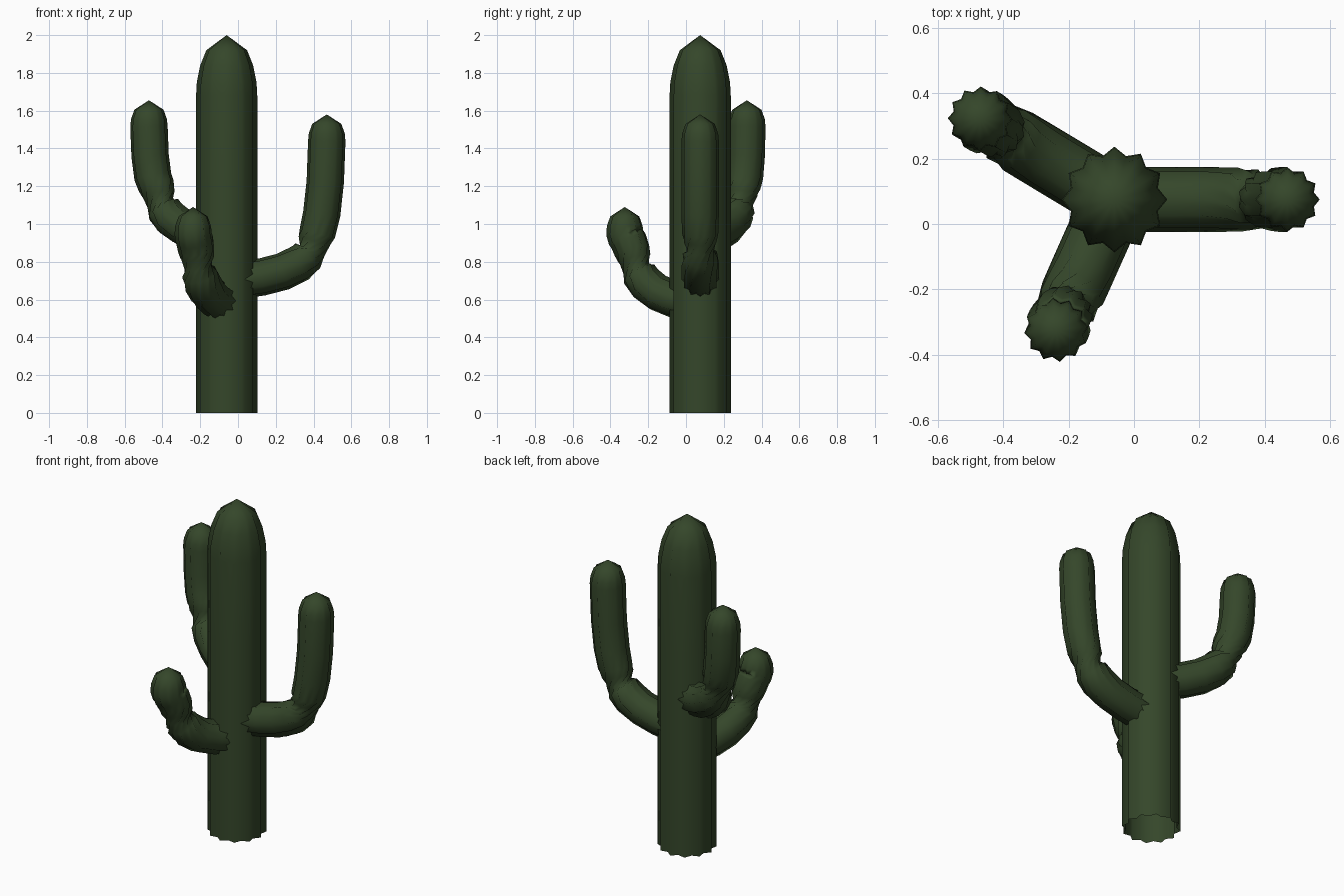
import bpy, bmesh, math
from mathutils import Vector

if "Cube" in bpy.data.objects:
    bpy.data.objects.remove(bpy.data.objects["Cube"])

green = bpy.data.materials.new("cactus_green")
green.diffuse_color = (0.035, 0.062, 0.023, 1)
green.use_nodes = True
green.node_tree.nodes["Principled BSDF"].inputs["Base Color"].default_value = green.diffuse_color

RIBS = 12
CENTRE = Vector((-0.06, 0.075, 0))


def ribbed_tube(name, rings, tip):
    """rings: (centre, side axis, up axis, radius, twist); ribbed star sections closed at a tip."""
    bm = bmesh.new()
    n = RIBS * 2
    loops = []
    for c, u, v, rad, twist in rings:
        loop = []
        for i in range(n):
            a = 2 * math.pi * i / n + twist
            r = rad * (1 if i % 2 == 0 else 0.85)
            loop.append(bm.verts.new(c + u * (r * math.cos(a)) + v * (r * math.sin(a))))
        loops.append(loop)
    for a, b in zip(loops, loops[1:]):
        for i in range(n):
            j = (i + 1) % n
            bm.faces.new((a[i], a[j], b[j], b[i]))
    top = bm.verts.new(tip)
    for i in range(n):
        bm.faces.new((loops[-1][i], loops[-1][(i + 1) % n], top))
    bmesh.ops.recalc_face_normals(bm, faces=bm.faces)
    for f in bm.faces:
        f.smooth = True
    me = bpy.data.meshes.new(name)
    bm.to_mesh(me)
    bm.free()
    me.materials.append(green)
    bpy.context.collection.objects.link(bpy.data.objects.new(name, me))


# Trunk: straight ribbed column with a pointed dome
X, Y = Vector((1, 0, 0)), Vector((0, 1, 0))
trunk = [(0, 0.162), (0.6, 0.162), (1.2, 0.162), (1.68, 0.162), (1.75, 0.158),
         (1.84, 0.14), (1.92, 0.108)]
ribbed_tube("trunk", [(CENTRE + Vector((0, 0, z)), X, Y, r, 0) for z, r in trunk],
            CENTRE + Vector((0, 0, 2)))


def arm(name, angle, reach, root, elbow, top, rad=0.099):
    out = Vector((math.cos(angle), math.sin(angle), 0))
    side = Vector((-out.y, out.x, 0))
    rise, tall = elbow - root, top - 0.16 - elbow
    # (distance, height, radius factor, twist) along the arm
    path = [(0.08, root, 1, 0), (0.35, root + 0.12 * rise, 1, 0),
            (0.56, root + 0.3 * rise, 1, 0), (0.72, root + 0.56 * rise, 1, 0.1),
            (0.81, root + 0.82 * rise, 0.95, 0.35),
            (0.855, elbow, 0.74, 0.8),
            (0.875, elbow + 0.05, 0.90, 1.3), (0.905, elbow + 0.09, 0.97, 1.57),
            (0.95, elbow + max(0.14, 0.35 * tall), 1, 1.57),
            (0.985, elbow + max(0.16, 0.65 * tall), 1, 1.57),
            (1, top - 0.14, 1, 1.57), (1, top - 0.10, 0.96, 1.57),
            (1, top - 0.05, 0.78, 1.57)]
    pts = [CENTRE + out * (f * reach) + Vector((0, 0, z)) for f, z, _, _ in path]
    rings = []
    for i, p in enumerate(pts):
        t = (pts[min(i + 1, len(pts) - 1)] - pts[max(i - 1, 0)]).normalized()
        rings.append((p, side, t.cross(side), rad * path[i][2], path[i][3]))
    ribbed_tube(name, rings, CENTRE + out * reach + Vector((0, 0, top)))


# Arms: right, back left and front
arm("right_arm", 0, 0.53, 0.70, 0.86, 1.58)
arm("back_left_arm", math.radians(149), 0.48, 0.93, 1.11, 1.655)
arm("front_arm", math.radians(246), 0.437, 0.58, 0.77, 1.09)
